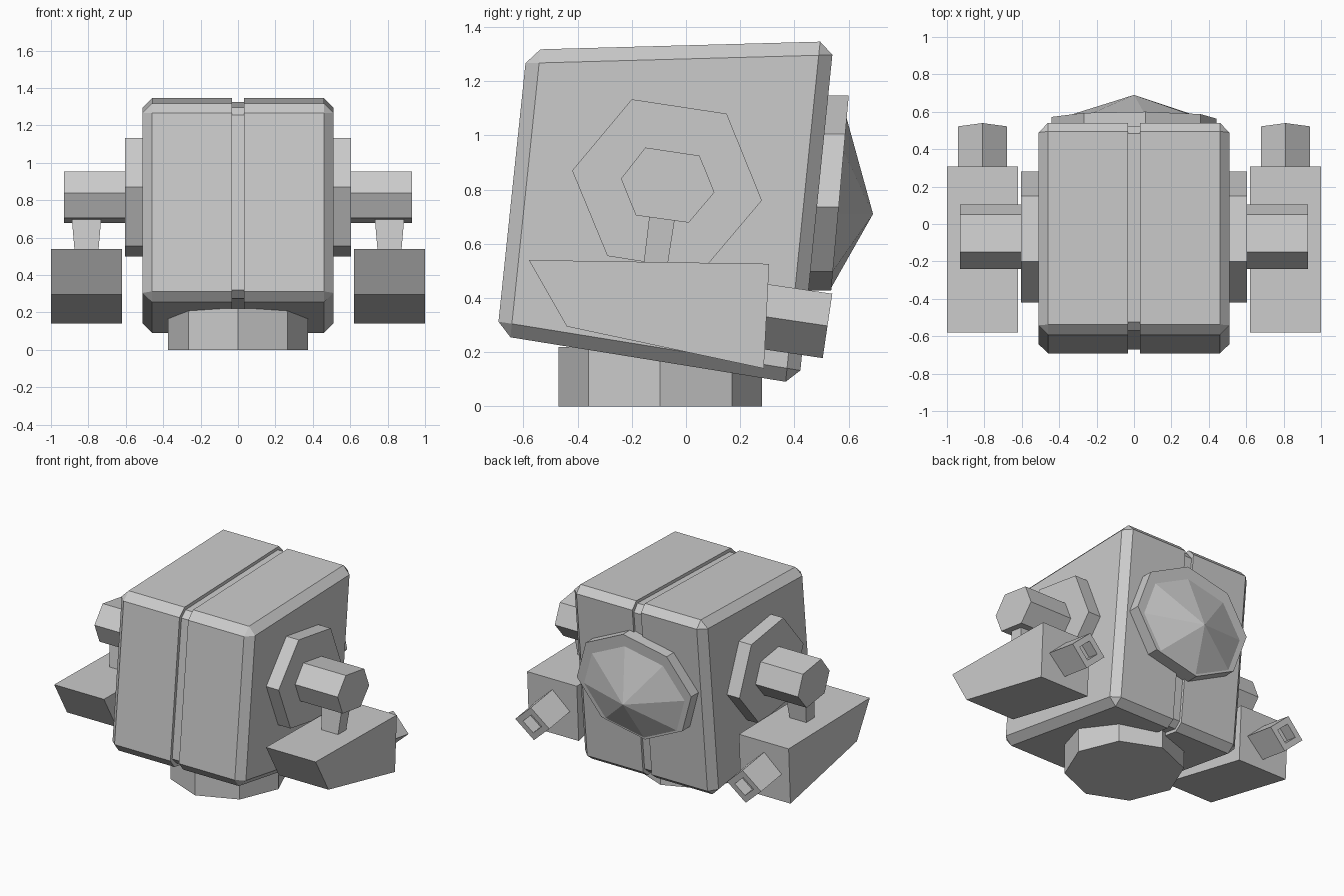
import bpy, bmesh
from math import cos, sin, radians
from mathutils import Vector

if "Cube" in bpy.data.objects:
    bpy.data.objects.remove(bpy.data.objects["Cube"])


def finish(name, bm, mirror=False):
    bmesh.ops.recalc_face_normals(bm, faces=bm.faces[:])
    me = bpy.data.meshes.new(name)
    bm.to_mesh(me)
    bm.free()
    ob = bpy.data.objects.new(name, me)
    bpy.context.collection.objects.link(ob)
    if mirror:
        ob.modifiers.new("Mirror", 'MIRROR').use_mirror_merge = False
    return ob


def loft(name, rings, mirror=False):
    """Join rings of points with quads and cap both ends."""
    bm = bmesh.new()
    vs = [[bm.verts.new(p) for p in r] for r in rings]
    n = len(vs[0])
    for a, b in zip(vs, vs[1:]):
        for i in range(n):
            j = (i + 1) % n
            bm.faces.new((a[i], a[j], b[j], b[i]))
    bm.faces.new(vs[0])
    bm.faces.new(vs[-1])
    return finish(name, bm, mirror)


def prism(name, profile, x0, x1, mirror=False):
    """Extrude a side (y, z) profile along x."""
    return loft(name, [[(x, y, z) for y, z in profile] for x in (x0, x1)], mirror)


def ngon(n, start):
    return [(cos(radians(start + 360 * i / n)), sin(radians(start + 360 * i / n)))
            for i in range(n)]


# Body: tapered, chamfered box cut into two halves by a centre groove
corners = [(-0.697, 0.263), (0.417, 0.083), (0.545, 1.347), (-0.587, 1.316)]
bm = bmesh.new()
ends = [[bm.verts.new((x, y, z)) for y, z in corners] for x in (-0.51, 0.51)]
for i in range(4):
    j = (i + 1) % 4
    bm.faces.new((ends[0][i], ends[0][j], ends[1][j], ends[1][i]))
for e in ends:
    bm.faces.new(e)
bmesh.ops.recalc_face_normals(bm, faces=bm.faces[:])
bmesh.ops.bevel(bm, geom=bm.edges[:], offset=0.05, segments=1, affect='EDGES')
cut = bmesh.ops.bisect_plane(bm, geom=bm.verts[:] + bm.edges[:] + bm.faces[:],
                             plane_co=(0.033, 0, 0), plane_no=(1, 0, 0), clear_inner=True)
bmesh.ops.holes_fill(bm, edges=[e for e in bm.edges if e.is_boundary])
finish("body_half", bm, True)

# Groove floor between the halves
core = [(-0.672, 0.32), (-0.628, 0.275), (0.362, 0.113), (0.405, 0.15),
        (0.522, 1.275), (0.483, 1.325), (-0.525, 1.295), (-0.57, 1.255)]
prism("body_core", core, -0.034, 0.034)

# Octagonal base
base = [(0.375 * a, -0.095 + 0.375 * b) for a, b in ngon(8, 0)]
loft("base", [[(x, y, z) for x, y in base] for z in (0, 0.22)])

# Side hubs and arms
hub = [(-0.2, 1.133), (0.15, 1.08), (0.28, 0.76), (0.06, 0.5), (-0.29, 0.555), (-0.42, 0.87)]
arm = [(-0.15, 0.955), (0.05, 0.925), (0.105, 0.79), (0.01, 0.678), (-0.185, 0.705), (-0.24, 0.84)]
prism("side_hub", hub, 0.48, 0.605, True)
prism("side_arm", arm, 0.58, 0.93, True)

# Tapered strut below each arm
loft("strut", [[(0.81 + sx * w, y0 if sy < 0 else y1, z)
                for sx, sy in ((-1, -1), (1, -1), (1, 1), (-1, 1))]
               for w, y0, y1, z in ((0.08, -0.133, -0.037, 0.72), (0.063, -0.157, -0.068, 0.52))], True)

# Weapon pod
prism("pod", [(-0.58, 0.54), (0.307, 0.526), (0.287, 0.14), (-0.44, 0.295)], 0.62, 1.0, True)

# Diamond barrel with square bore
axis = Vector((0, 0.989, -0.147))
up = Vector((0, 0.147, 0.989))
tip = Vector((0.81, 0.522, 0.297))
loft("barrel", [[tip + axis * d + Vector((1, 0, 0)) * (a * 0.13 * s) + up * (b * 0.12 * s)
                 for a, b in ngon(4, 0)]
                for d, s in ((-0.3, 1), (0, 1), (0, 0.55), (-0.08, 0.55))], True)

# Octagonal rear plate, leaning with the body
def rear_ring(rx, rz, zc, off):
    return [(rx * a, 0.568 + 0.09 * (zc + rz * b - 0.787) + off, zc + rz * b)
            for a, b in ngon(8, -8)]


loft("rear_plate", [rear_ring(0.445, 0.363, 0.787, o) for o in (-0.1, 0)])

# Faceted lens cone
bm = bmesh.new()
ring = [bm.verts.new(p) for p in rear_ring(0.4, 0.322, 0.752, -0.003)]
apex = bm.verts.new((0, 0.69, 0.71))
for i in range(8):
    bm.faces.new((ring[i], ring[(i + 1) % 8], apex))
bm.faces.new(ring)
finish("rear_lens", bm)
